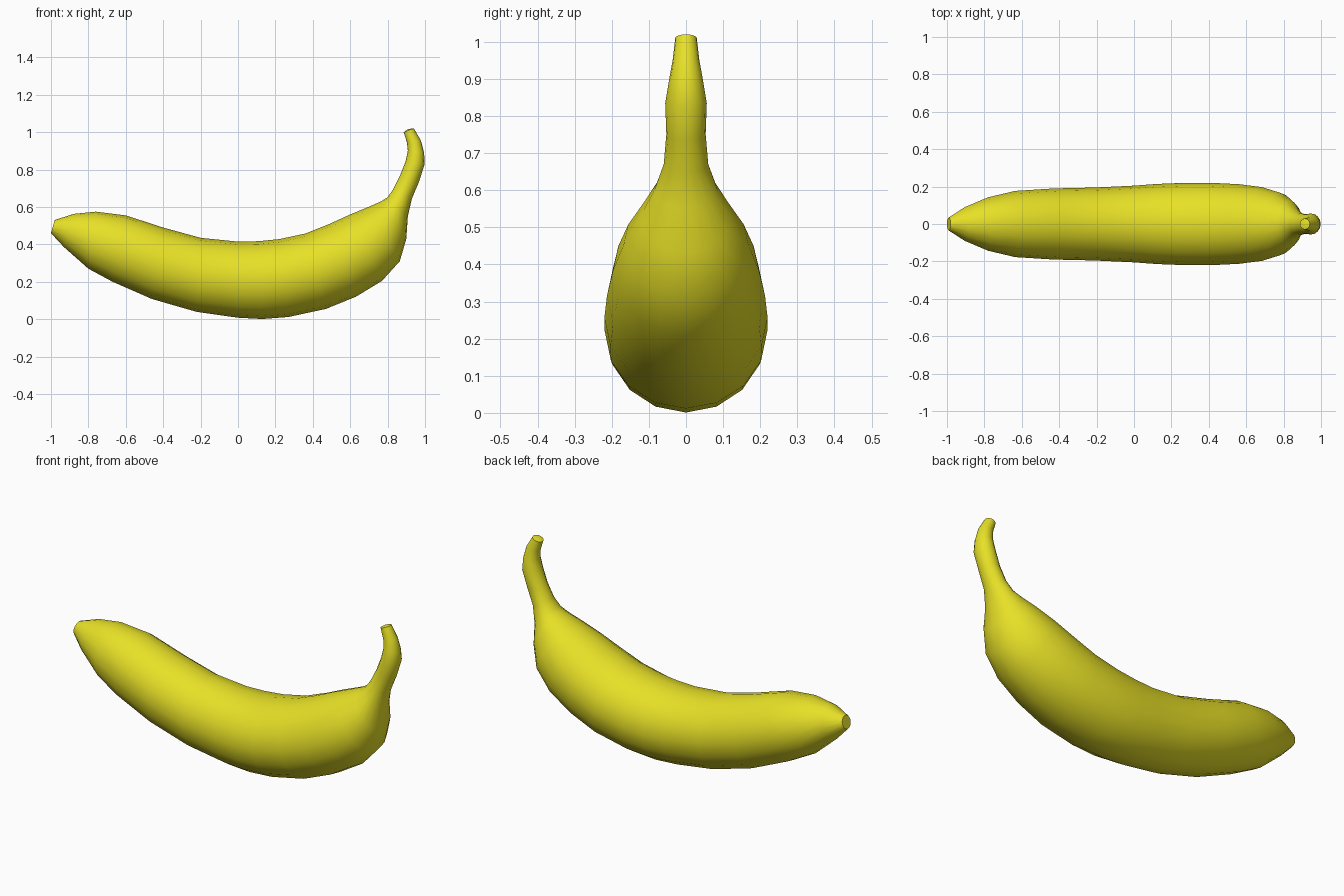
import bpy, bmesh
from math import sin, cos, pi

SIDES = 16
# sections along the fruit: inner x, inner z, outer x, outer z, half width
SECTIONS = [
    (-0.98, 0.53, -1.00, 0.46, 0.035),
    (-0.88, 0.563, -0.93, 0.385, 0.09),
    (-0.76, 0.575, -0.80, 0.27, 0.143),
    (-0.60, 0.555, -0.67, 0.20, 0.177),
    (-0.40, 0.49, -0.46, 0.108, 0.19),
    (-0.20, 0.435, -0.22, 0.039, 0.195),
    (0.00, 0.415, 0.00, 0.008, 0.205),
    (0.11, 0.417, 0.13, 0.001, 0.214),
    (0.22, 0.428, 0.27, 0.012, 0.219),
    (0.36, 0.458, 0.47, 0.055, 0.22),
    (0.49, 0.51, 0.63, 0.12, 0.213),
    (0.60, 0.56, 0.77, 0.205, 0.197),
    (0.69, 0.597, 0.865, 0.31, 0.168),
    (0.765, 0.63, 0.90, 0.43, 0.122),
    (0.80, 0.652, 0.908, 0.55, 0.085),
    (0.83, 0.695, 0.93, 0.645, 0.06),
    (0.865, 0.765, 0.968, 0.735, 0.053),
    (0.895, 0.84, 0.998, 0.83, 0.056),
    (0.908, 0.90, 0.995, 0.89, 0.046),
    (0.903, 0.945, 0.978, 0.955, 0.036),
    (0.886, 1.00, 0.94, 1.02, 0.029),
]

# body and stem: one loft of elliptical rings
bm = bmesh.new()
rings = []
for ix, iz, ox, oz, w in SECTIONS:
    cx, cz, dx, dz = (ix + ox) / 2, (iz + oz) / 2, (ix - ox) / 2, (iz - oz) / 2
    rings.append([bm.verts.new((cx + dx * cos(a), w * sin(a), cz + dz * cos(a)))
                  for a in (2 * pi * k / SIDES for k in range(SIDES))])
for r, s in zip(rings, rings[1:]):
    for k in range(SIDES):
        n = (k + 1) % SIDES
        bm.faces.new((r[k], r[n], s[n], s[k]))
bm.faces.new(rings[0])

# slightly domed cut end of the stem
tip = bm.verts.new((0.91, 0, 1.017))
for k in range(SIDES):
    bm.faces.new((rings[-1][k], rings[-1][(k + 1) % SIDES], tip))
bmesh.ops.recalc_face_normals(bm, faces=bm.faces)

mesh = bpy.data.meshes.new("banana")
bm.to_mesh(mesh)
bm.free()
banana = bpy.data.objects.new("banana", mesh)
bpy.context.collection.objects.link(banana)

# yellow skin
skin = bpy.data.materials.new("yellow_skin")
skin.diffuse_color = (0.8, 0.75, 0.02, 1)
mesh.materials.append(skin)

bpy.context.view_layer.objects.active = banana
banana.select_set(True)
bpy.ops.object.shade_smooth_by_angle(angle=0.9)
